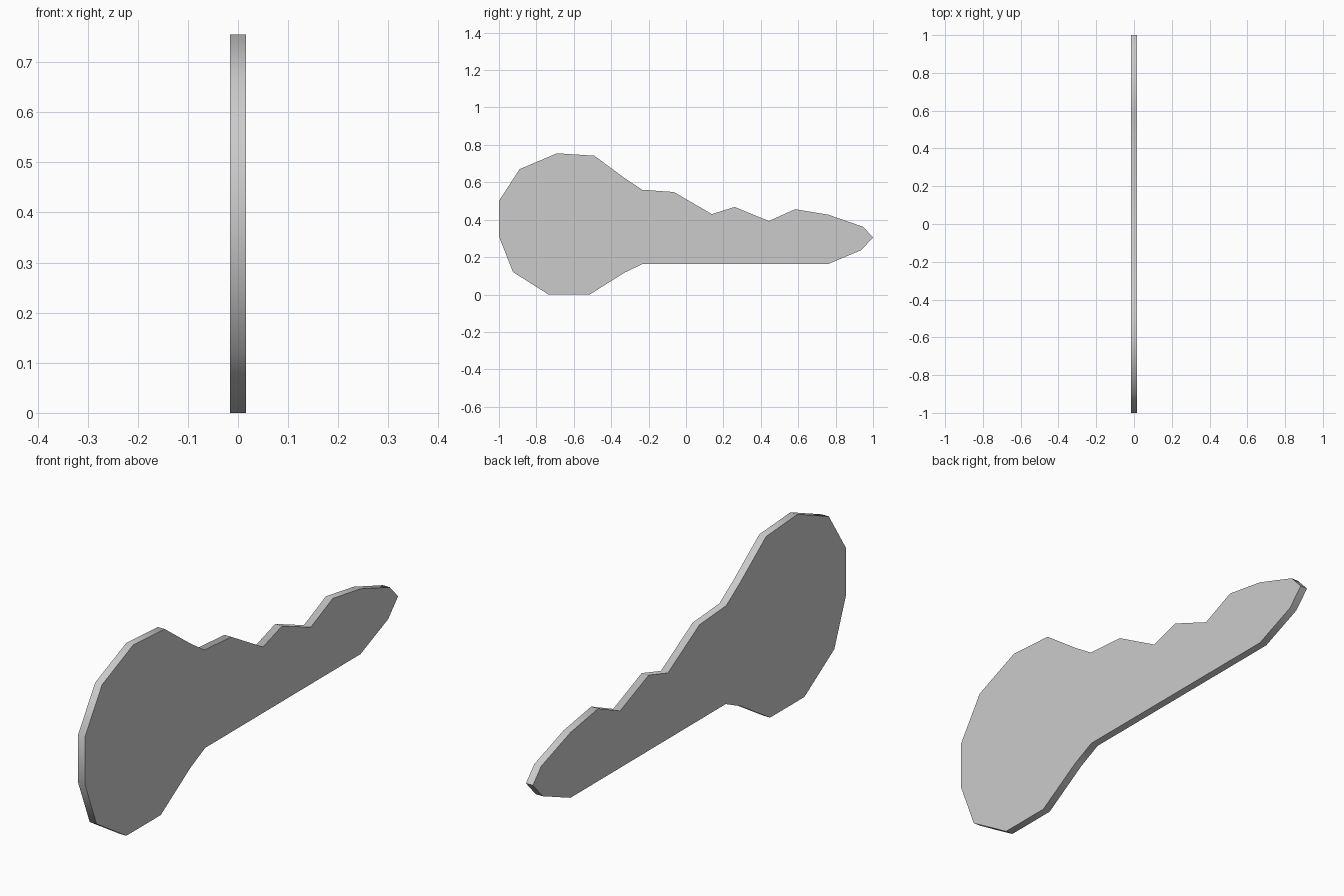
import bpy, bmesh, math

if "Cube" in bpy.data.objects:
    bpy.data.objects.remove(bpy.data.objects["Cube"])

HALF = 0.0155  # half of the plate thickness

# Side outline (y, z): rounded head, notched upper edge, pointed tip, straight lower edge
outline = [
    (-1.0, 0.50), (-0.89, 0.67), (-0.69, 0.755), (-0.49, 0.742), (-0.325, 0.62),
    (-0.235, 0.56), (-0.065, 0.548), (0.138, 0.43), (0.26, 0.468), (0.443, 0.393),
    (0.583, 0.456), (0.76, 0.427), (0.947, 0.362), (1.0, 0.305), (0.937, 0.237),
    (0.76, 0.163), (-0.232, 0.163), (-0.327, 0.118), (-0.515, 0.0), (-0.735, 0.0),
    (-0.925, 0.12), (-1.0, 0.31),
]

# Flat plate extruded along x
bm = bmesh.new()
face = bm.faces.new([bm.verts.new((-HALF, y, z)) for y, z in outline])
ext = bmesh.ops.extrude_face_region(bm, geom=[face], use_keep_orig=True)
moved = [g for g in ext["geom"] if isinstance(g, bmesh.types.BMVert)]
bmesh.ops.translate(bm, verts=moved, vec=(2 * HALF, 0, 0))
bmesh.ops.recalc_face_normals(bm, faces=bm.faces)

mesh = bpy.data.meshes.new("flat_plate")
bm.to_mesh(mesh)
bm.free()
plate = bpy.data.objects.new("flat_plate", mesh)
bpy.context.collection.objects.link(plate)

# Smooth rim with sharp borders to the flat sides
bpy.context.view_layer.objects.active = plate
plate.select_set(True)
bpy.ops.object.shade_smooth_by_angle(angle=math.radians(60))
